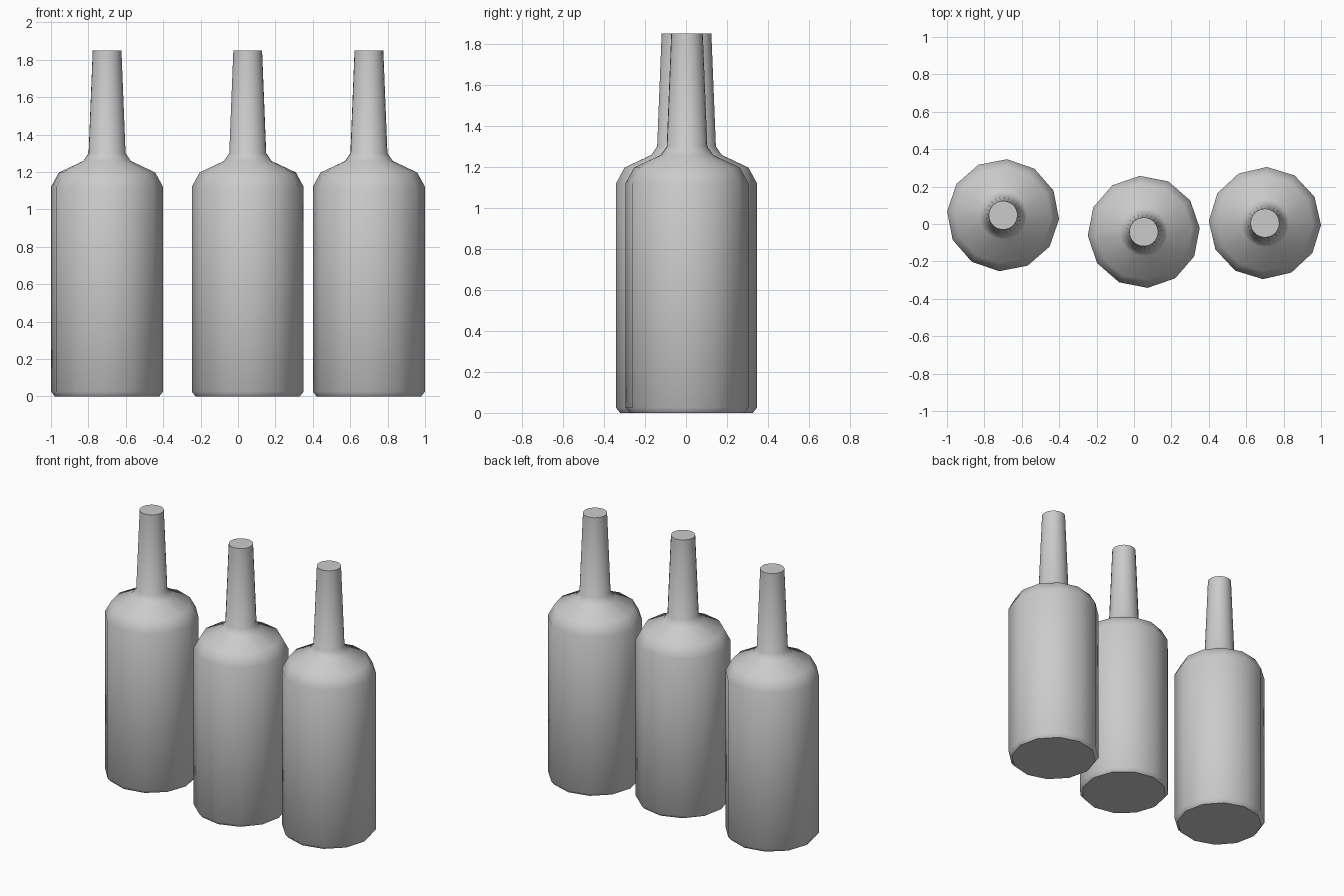
import bpy, bmesh
from math import sin, cos, pi, radians

if "Cube" in bpy.data.objects:
    bpy.data.objects.remove(bpy.data.objects["Cube"])

# Bottle profile: radius, height, number of sides
PROFILE = [
    (0.28, 0.0, 12), (0.30, 0.025, 12),                      # base
    (0.30, 1.12, 12), (0.258, 1.197, 12),                    # body and shoulder
    (0.128, 1.258, 24), (0.099, 1.30, 24), (0.077, 1.85, 24) # neck
]


def bottle(name, x, y, turn):
    bm = bmesh.new()
    rings = []
    for r, z, n in PROFILE:
        rings.append([bm.verts.new((r * cos(2 * pi * i / n), r * sin(2 * pi * i / n), z))
                      for i in range(n)])
    for a, b in zip(rings, rings[1:]):
        n, m = len(a), len(b)
        for i in range(n):
            a0, a1 = a[i], a[(i + 1) % n]
            if n == m:
                bm.faces.new((a0, a1, b[(i + 1) % m], b[i]))
            else:
                # shoulder: side count doubles towards the neck
                b0, b1, b2 = (b[(2 * i + k) % m] for k in range(3))
                bm.faces.new((a0, b1, b0))
                bm.faces.new((a0, a1, b1))
                bm.faces.new((a1, b2, b1))
    # closed bottom and top
    bm.faces.new(rings[0][::-1])
    bm.faces.new(rings[-1])
    bmesh.ops.recalc_face_normals(bm, faces=bm.faces)
    mesh = bpy.data.meshes.new(name)
    bm.to_mesh(mesh)
    bm.free()
    ob = bpy.data.objects.new(name, mesh)
    bpy.context.collection.objects.link(ob)
    ob.location = (x, y, 0)
    ob.rotation_euler.z = radians(turn)
    bpy.ops.object.select_all(action='DESELECT')
    ob.select_set(True)
    bpy.context.view_layer.objects.active = ob
    bpy.ops.object.shade_smooth_by_angle(angle=radians(40))


# Three bottles in a loose row
bottle("left_bottle", -0.70, 0.047, -4)
bottle("middle_bottle", 0.052, -0.042, 4)
bottle("right_bottle", 0.70, 0.005, -2)
